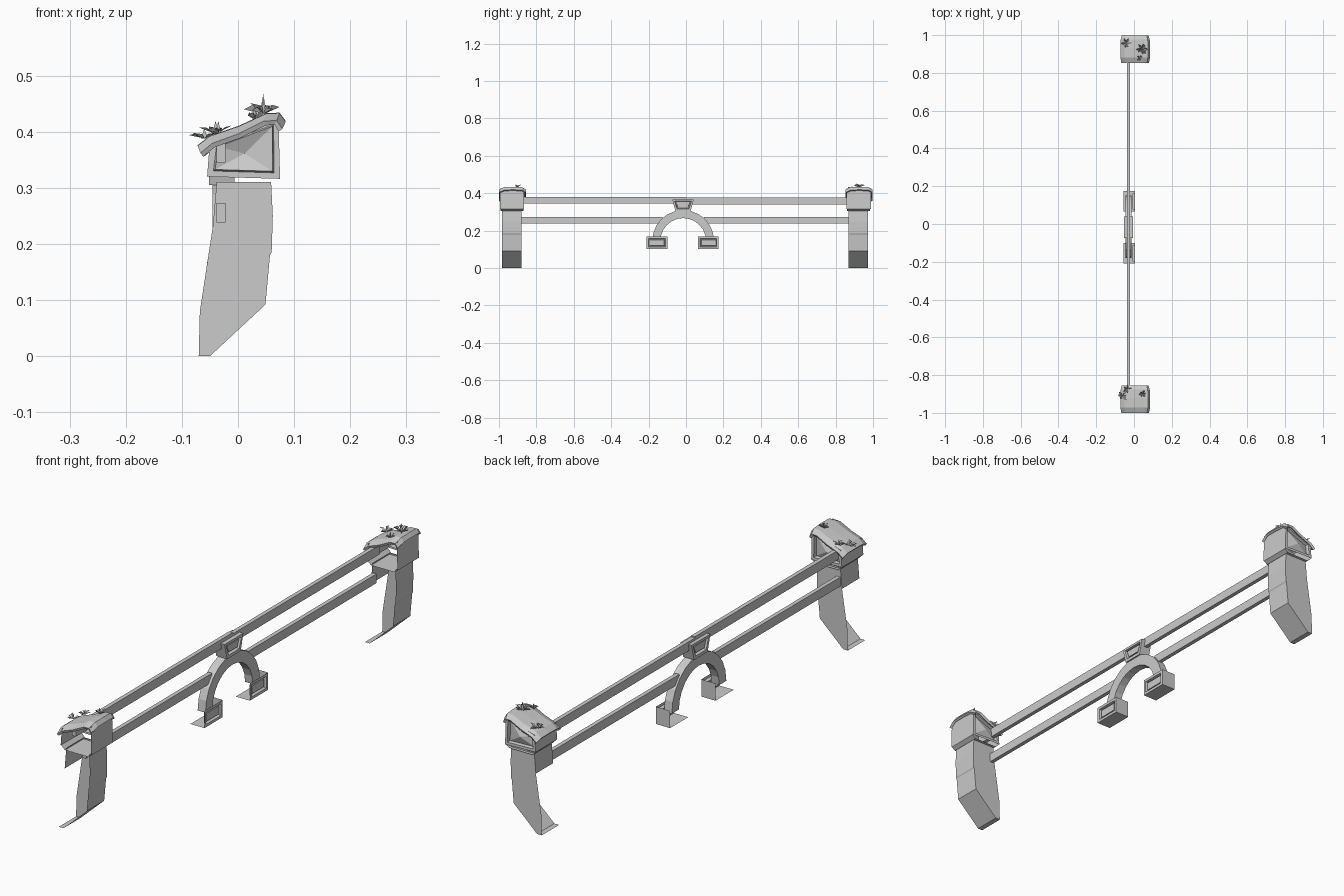
import bpy, bmesh, math, random
from mathutils import Vector

if "Cube" in bpy.data.objects:
    bpy.data.objects.remove(bpy.data.objects["Cube"])

random.seed(4)


def finish(bm, name):
    me = bpy.data.meshes.new(name)
    bm.to_mesh(me)
    bm.free()
    ob = bpy.data.objects.new(name, me)
    bpy.context.collection.objects.link(ob)
    return ob


def prism(name, pts, axis, lo, hi, drop=(), panel=(), raised=0.0):
    """Extrude a 2D profile along x or y. Sides are numbered by profile point;
    'lo' and 'hi' are the caps. drop = open sides, panel = framed recessed caps."""
    bm = bmesh.new()
    at = (lambda p, t: (p[0], t, p[1])) if axis == 'y' else (lambda p, t: (t, p[0], p[1]))
    a = [bm.verts.new(at(p, lo)) for p in pts]
    b = [bm.verts.new(at(p, hi)) for p in pts]
    n = len(pts)
    f = {i: bm.faces.new((a[i], a[(i + 1) % n], b[(i + 1) % n], b[i])) for i in range(n)}
    f['lo'], f['hi'] = bm.faces.new(a), bm.faces.new(b)
    bmesh.ops.recalc_face_normals(bm, faces=bm.faces[:])
    for key in panel:
        face = [f[key]]
        bmesh.ops.inset_individual(bm, faces=face, thickness=0.015)
        bmesh.ops.inset_individual(bm, faces=face, thickness=0.004, depth=-0.012)
        if raised:
            centre = f[key].calc_center_median() + f[key].normal * raised
            top = bmesh.ops.poke(bm, faces=face)['verts'][0]
            top.co = centre
        else:
            bmesh.ops.inset_individual(bm, faces=face, thickness=0.004)
            bmesh.ops.inset_individual(bm, faces=face, thickness=0.002, depth=0.008)
    bmesh.ops.delete(bm, geom=[f[k] for k in drop], context='FACES')
    return finish(bm, name)


def rect(y0, y1, z0, z1):
    return [(y0, z0), (y1, z0), (y1, z1), (y0, z1)]


def tuft(name, base, size, count, lift):
    """Spray of pointed, folded leaves."""
    bm = bmesh.new()
    base = Vector(base)
    for i in range(count):
        ang = 2 * math.pi * i / count + random.uniform(-0.3, 0.3)
        out = Vector((math.cos(ang), math.sin(ang), 0))
        side = Vector((-out.y, out.x, 0)) * size * 0.2
        length = size * random.uniform(0.75, 1.1)
        mid = base + out * length * 0.55 + Vector((0, 0, lift * 0.7))
        tip = base + out * length + Vector((0, 0, lift * random.uniform(0.3, 1)))
        v = [bm.verts.new(p) for p in (base, mid + side, tip, mid - side)]
        bm.faces.new((v[0], v[1], v[2]))
        bm.faces.new((v[0], v[2], v[3]))
    blade = [bm.verts.new(base + Vector(p)) for p in
             ((-size * 0.2, 0, 0), (size * 0.2, 0, 0), (0, 0, lift * 1.5))]
    bm.faces.new(blade)
    return finish(bm, name)


def roof(name, y0, y1):
    """Sloping turf cap, slightly domed and drooping at its ends."""
    prof = [(-0.072, 0.376), (-0.05, 0.393), (0.0, 0.410), (0.05, 0.433),
            (0.074, 0.434), (0.085, 0.419)]
    bm = bmesh.new()
    rows = []
    for t, droop, squeeze in ((0, 0.014, 0.93), (0.2, 0.001, 1), (0.55, 0, 1),
                              (0.85, 0.002, 0.98), (1, 0.014, 0.9)):
        y = y0 + (y1 - y0) * t
        rows.append([bm.verts.new((x * squeeze, y, z - droop)) for x, z in prof])
    for r, s in zip(rows, rows[1:]):
        for i in range(len(prof) - 1):
            bm.faces.new((r[i], r[i + 1], s[i + 1], s[i]))
    ob = finish(bm, name)
    mod = ob.modifiers.new('thickness', 'SOLIDIFY')
    mod.thickness = 0.009
    return ob


# Posts: leaning shaft, collar, panelled head and turf cap (hidden sides left open)
shaft = [(-0.07, 0), (-0.05, 0), (0.049, 0.092), (0.057, 0.18), (0.06, 0.185),
         (0.062, 0.25), (0.059, 0.31), (-0.038, 0.31), (-0.045, 0.23), (-0.068, 0.08)]
collar = [(-0.040, 0.305), (0.060, 0.305), (0.075, 0.316), (-0.055, 0.32)]
head = [(-0.055, 0.32), (0.075, 0.316), (0.072, 0.425), (-0.050, 0.385)]
for label, s in (('near', 0.0), ('far', 1.853)):
    prism(label + '_post_shaft', shaft, 'y', s - 0.985, s - 0.88, drop=('lo', 6, 8, 9))
    prism(label + '_post_collar', collar, 'y', s - 0.992, s - 0.868, drop=('lo', 'hi', 2))
    prism(label + '_post_head', head, 'y', s - 0.995, s - 0.865,
          drop=('lo', 0, 2), panel=('hi',), raised=0.012)
    roof(label + '_turf_cap', s - 1.0, s - 0.855)

# Plants on the caps
tuft('near_leaf_spray', (-0.06, -0.91, 0.388), 0.030, 6, 0.012)
tuft('near_grass', (0.045, -0.90, 0.431), 0.022, 6, 0.018)
tuft('near_small_grass', (-0.035, -0.875, 0.398), 0.024, 5, 0.014)
tuft('far_grass', (0.045, 0.925, 0.431), 0.032, 8, 0.024)
tuft('far_leaf_spray', (-0.04, 0.955, 0.396), 0.028, 6, 0.016)
tuft('far_small_grass', (0.03, 0.88, 0.422), 0.020, 5, 0.018)

# Rails
for name, box in (('upper_rail_near', rect(-0.95, 0.0, 0.345, 0.381)),
                  ('upper_rail_far', rect(0.0, 0.89, 0.341, 0.376)),
                  ('lower_rail_near', rect(-0.89, -0.125, 0.238, 0.273)),
                  ('lower_rail_far', rect(0.095, 0.87, 0.238, 0.273))):
    prism(name, box, 'x', -0.038, -0.022)

# Central arch: half ring of quads
cy, cz, steps = -0.015, 0.145, 12
angles = [math.pi * i / steps for i in range(steps + 1)]
outer = [(cy + 0.165 * math.cos(a), cz + 0.165 * math.sin(a)) for a in angles]
inner = [(cy + 0.122 * math.cos(a), cz + 0.122 * math.sin(a)) for a in reversed(angles)]
prism('arch', outer + inner, 'x', -0.045, -0.012)

# Framed blocks at the arch feet and crown
for label, y in (('near', -0.155), ('far', 0.12)):
    prism(label + '_arch_foot', rect(y - 0.055, y + 0.055, 0.102, 0.168), 'x',
          -0.055, 0.005, drop=('lo', 2, 3), panel=('hi',))
prism('arch_keystone', [(-0.057, 0.305), (0.025, 0.305), (0.041, 0.367), (-0.073, 0.367)],
      'x', -0.052, -0.006, panel=('lo', 'hi'))
